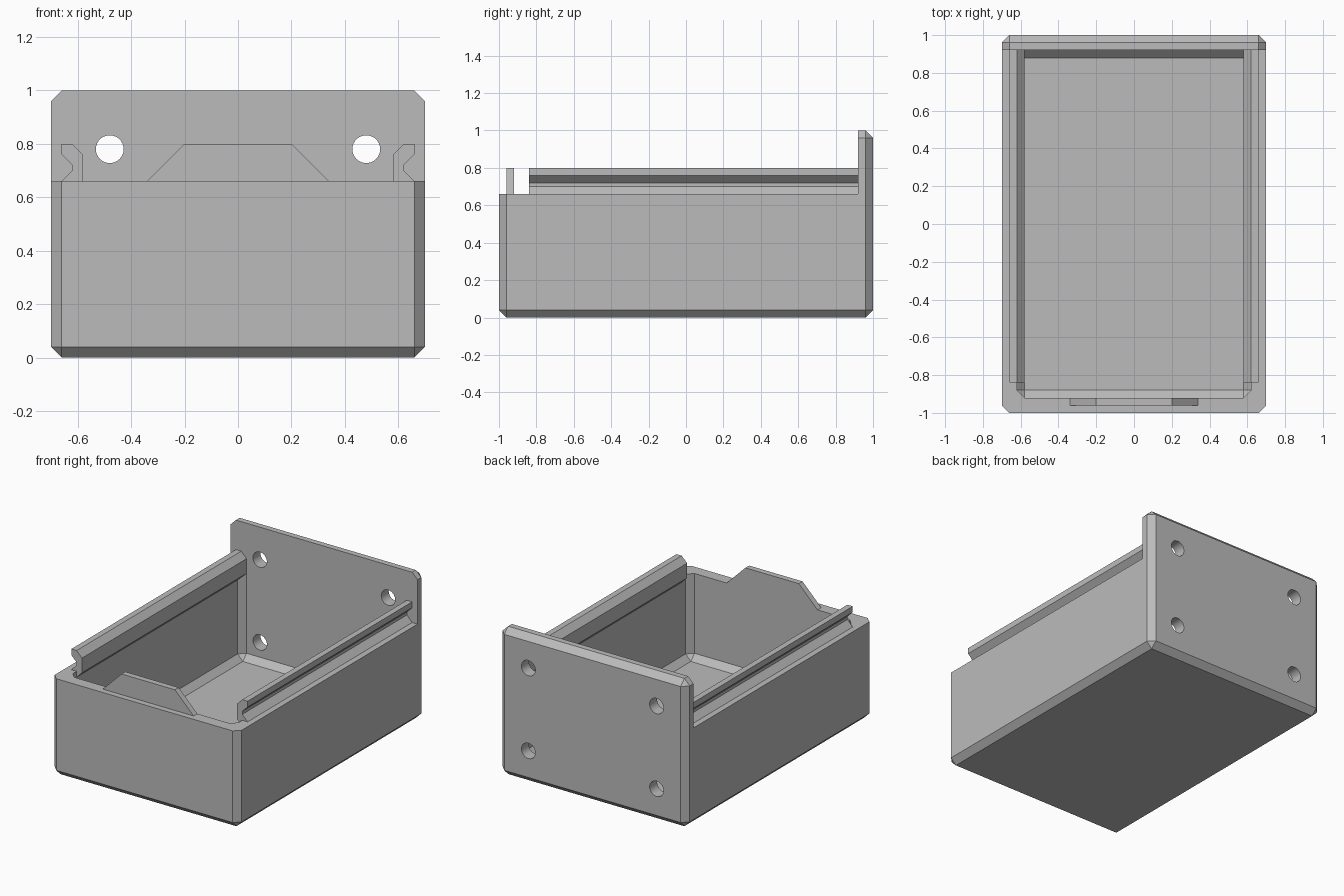
import bpy, bmesh, math
from mathutils import Matrix, Vector

if "Cube" in bpy.data.objects:
    bpy.data.objects.remove(bpy.data.objects["Cube"])

grey = bpy.data.materials.new("plain_grey")
grey.diffuse_color = (0.5, 0.5, 0.5, 1)
grey.use_nodes = True
grey.node_tree.nodes["Principled BSDF"].inputs["Base Color"].default_value = grey.diffuse_color


def add_object(name, bm):
    bmesh.ops.recalc_face_normals(bm, faces=bm.faces)
    mesh = bpy.data.meshes.new(name)
    bm.to_mesh(mesh)
    bm.free()
    mesh.materials.append(grey)
    ob = bpy.data.objects.new(name, mesh)
    bpy.context.collection.objects.link(ob)
    return ob


def box(name, lo, hi, chamfer=0):
    bm = bmesh.new()
    lo, hi = Vector(lo), Vector(hi)
    bmesh.ops.create_cube(bm, size=1, matrix=Matrix.Translation((lo + hi) / 2)
                          @ Matrix.Diagonal((*(hi - lo), 1)))
    if chamfer:
        bmesh.ops.bevel(bm, geom=bm.edges[:], offset=chamfer, segments=1,
                        profile=0.5, affect='EDGES')
    return add_object(name, bm)


def extrude_profile(name, points, y0, y1):
    """Extrude an (x, z) outline along y."""
    bm = bmesh.new()
    face = bm.faces.new([bm.verts.new((x, y0, z)) for x, z in points])
    new = bmesh.ops.extrude_face_region(bm, geom=[face])["geom"]
    verts = [g for g in new if isinstance(g, bmesh.types.BMVert)]
    bmesh.ops.translate(bm, verts=verts, vec=(0, y1 - y0, 0))
    return add_object(name, bm)


def cut(target, cutter):
    mod = target.modifiers.new("cut", 'BOOLEAN')
    mod.operation, mod.solver, mod.object = 'DIFFERENCE', 'EXACT', cutter
    bpy.context.view_layer.objects.active = target
    bpy.ops.object.modifier_apply(modifier=mod.name)
    bpy.data.objects.remove(cutter)


# Chamfered case: low tray with a tall back plate
case = box("case", (-0.7, -1, 0), (0.7, 1, 1), 0.04)
cut(case, box("top_cutter", (-1, -1.2, 0.66), (1, 0.92, 1.3)))
cut(case, box("cavity_cutter", (-0.62, -0.92, 0.08), (0.62, 0.92, 0.9), 0.04))

# Four mounting holes through the back plate
for x in (-0.48, 0.48):
    for z in (0.22, 0.78):
        bm = bmesh.new()
        bmesh.ops.create_cone(bm, cap_ends=True, segments=40, radius1=0.052,
                              radius2=0.052, depth=0.3,
                              matrix=Matrix.Translation((x, 0.96, z))
                              @ Matrix.Rotation(math.pi / 2, 4, 'X'))
        cut(case, add_object("hole_cutter", bm))

bpy.ops.object.select_all(action='DESELECT')
case.select_set(True)
bpy.context.view_layer.objects.active = case
bpy.ops.object.shade_smooth_by_angle(angle=math.radians(20))

# Grooved lid rails along both side walls
rail = [(0.62, 0.62), (0.58, 0.66), (0.58, 0.76), (0.62, 0.80), (0.66, 0.80),
        (0.66, 0.76), (0.62, 0.72), (0.62, 0.70), (0.66, 0.66)]
for side, s in (("left", -1), ("right", 1)):
    extrude_profile(side + "_rail", [(s * x, z) for x, z in rail], -0.84, 0.92)

# Tapered tab on the front wall
extrude_profile("front_tab", [(-0.34, 0.66), (0.34, 0.66), (0.2, 0.8), (-0.2, 0.8)],
                -0.96, -0.92)
